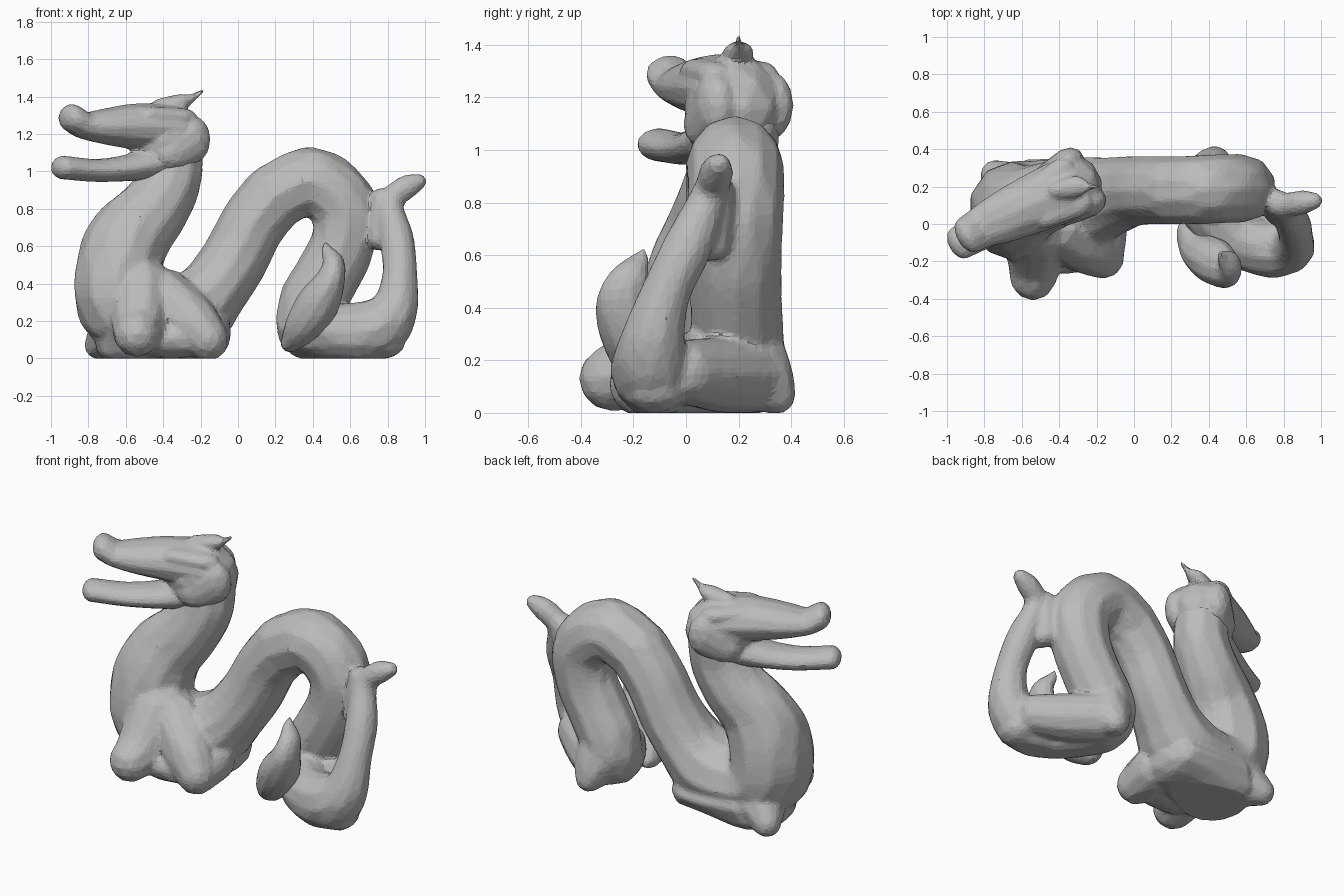
import bpy, bmesh
from mathutils import Matrix, Vector

stone = bpy.data.materials.new("grey_stone")
stone.diffuse_color = (0.5, 0.5, 0.5, 1)


def blob(bm, loc, rad, frame=Matrix()):
    """One ellipsoid, placed in the given frame."""
    m = frame @ Matrix.Translation(loc) @ Matrix.Diagonal((*rad, 1))
    bmesh.ops.create_icosphere(bm, subdivisions=2, radius=1, matrix=m)


def limb(bm, pts, frame=Matrix(), steps=7):
    """Smooth chain of ellipsoids through points (x, y, z, rx, ry, rz)."""
    p = [Vector(q) for q in pts]
    p = [2 * p[0] - p[1]] + p + [2 * p[-1] - p[-2]]
    for i in range(1, len(p) - 2):
        a, b, c, d = p[i - 1:i + 3]
        for k in range(steps + (i == len(p) - 3)):
            t = k / steps
            q = 0.5 * (2 * b + (c - a) * t + (2 * a - 5 * b + 4 * c - d) * t * t
                       + (3 * b - a - 3 * c + d) * t ** 3)
            blob(bm, q[:3], [max(r, 0.008) for r in q[3:]], frame)


def rnd(*pts):
    """Expand (x, y, z, r) or (x, y, z, r, ry) to three radii."""
    return [(*q[:3], q[3], q[-1], q[3]) for q in pts]


def bake(ob):
    ev = ob.evaluated_get(bpy.context.evaluated_depsgraph_get())
    me = bpy.data.meshes.new_from_object(ev)
    ob.modifiers.clear()
    ob.data = me


def sculpt(name, bm, voxel, smooth, ratio):
    """Fuse the blobs into one skin, flatten the base, reduce to facets."""
    me = bpy.data.meshes.new(name)
    bm.to_mesh(me)
    bm.free()
    ob = bpy.data.objects.new(name, me)
    bpy.context.collection.objects.link(ob)
    mod = ob.modifiers.new("fuse", 'REMESH')
    mod.mode, mod.voxel_size = 'VOXEL', voxel
    mod = ob.modifiers.new("soften", 'SMOOTH')
    mod.factor, mod.iterations = 0.5, smooth
    bake(ob)
    for v in ob.data.vertices:
        v.co.z = max(v.co.z, 0.005)
        v.co.z -= 0.005 * max(0, 1 - v.co.z)
    mod = ob.modifiers.new("facets", 'DECIMATE')
    mod.ratio = ratio
    bake(ob)
    ob.data.materials.clear()
    ob.data.materials.append(stone)
    ob.data.polygons.foreach_set("use_smooth", [False] * len(ob.data.polygons))
    ob.data.update()


# Body: neck, chest and rising half of the arch
bm = bmesh.new()
limb(bm, rnd(
    (-.34, .20, 1.08, .16), (-.36, .18, .95, .17), (-.45, .15, .80, .19),
    (-.57, .11, .66, .22, .205), (-.635, .08, .50, .24, .25), (-.64, .07, .33, .24, .27),
    (-.58, .07, .24, .23, .27), (-.42, .08, .22, .225, .27), (-.26, .11, .25, .225, .25),
    (-.14, .14, .36, .19, .22), (-.02, .17, .53, .182, .195), (.08, .18, .72, .178, .185),
    (.20, .18, .87, .183, .183)))
# Falling half of the arch, coil and tail
limb(bm, rnd(
    (.20, .18, .87, .183), (.37, .185, .945, .187), (.50, .19, .89, .187),
    (.575, .19, .77, .185), (.555, .19, .60, .178), (.475, .19, .44, .178),
    (.39, .195, .29, .18), (.38, .18, .18, .18), (.43, .05, .155, .165),
    (.56, -.08, .145, .155), (.73, -.125, .16, .165), (.835, -.13, .26, .13),
    (.865, -.08, .45, .098), (.85, .005, .63, .096), (.815, .07, .78, .078),
    (.83, .10, .86, .068), (.90, .115, .915, .066), (.965, .125, .945, .045)))
blob(bm, (.78, -.12, .10), (.12, .13, .10))
# Web joining tail to body
limb(bm, rnd((.77, .11, .85, .065, .075), (.765, .10, .76, .07, .085), (.755, .08, .64, .065, .09)))
# Hind thigh and far foot filling the inside of the coil
limb(bm, rnd((.43, .24, .15, .15), (.58, .12, .15, .145), (.74, .0, .16, .125)))
limb(bm, rnd((.40, .22, .27, .15), (.42, .28, .15, .13), (.43, .34, .075, .08)))
# Broad base under the chest
limb(bm, rnd((-.185, .11, .13, .13, .24), (-.34, .09, .13, .15, .27), (-.56, .08, .14, .22, .27)))
# Near front leg: shoulder to knee, then haunch to foot
limb(bm, rnd((-.52, -.02, .36, .19), (-.53, -.19, .18, .15), (-.54, -.285, .135, .125)))
limb(bm, rnd((-.40, -.03, .33, .16), (-.26, -.12, .21, .15), (-.165, -.18, .11, .115)))
limb(bm, rnd((-.165, -.17, .10, .115), (-.17, -.02, .14, .14)))
blob(bm, (-.36, -.12, .11), (.28, .15, .11))
# Far front foot
limb(bm, rnd((-.62, .16, .17, .17), (-.74, .26, .08, .085)))
sculpt("body", bm, 0.015, 5, 0.13)

# Head: frame turned along the muzzle (u forward, v sideways)
d, n = Vector((-.87, -.49, 0)).normalized(), Vector((-.49, .87, 0)).normalized()
F = Matrix.Translation((-.30, .22, 0)) @ Matrix((d, n, (0, 0, 1))).transposed().to_4x4()
bm = bmesh.new()
blob(bm, (.08, 0, 1.16), (.21, .185, .20), F)
limb(bm, [(.08, 0, 1.23, .15, .175, .135), (.28, .02, 1.24, .12, .16, .125),
          (.45, .035, 1.24, .10, .14, .098), (.57, .045, 1.245, .08, .115, .074),
          (.65, .045, 1.285, .062, .105, .078)], F)
# Lower jaw
limb(bm, [(.08, 0, 1.07, .14, .14, .11), (.28, .01, 1.025, .10, .13, .078),
          (.50, .025, 1.005, .08, .11, .064), (.71, .03, 1.02, .06, .095, .066)], F)
# Cheeks and brows on both sides
for s in (-1, 1):
    limb(bm, [(.10, s * .11, 1.10, .12, .075, .10), (.0, s * .125, 1.17, .10, .075, .13)], F)
    limb(bm, [(.22, s * .08, 1.30, .09, .06, .05), (.06, s * .10, 1.29, .09, .07, .05)], F)
# Horn crest
limb(bm, rnd((-.42, .18, 1.34, .05), (-.31, .20, 1.37, .045, .06), (-.25, .20, 1.39, .025),
             (-.19, .20, 1.43, .012)))
sculpt("head", bm, 0.012, 7, 0.12)

# Hind leg crest: leaf-shaped flame beside the coil
bm = bmesh.new()
limb(bm, rnd((.28, -.06, .09, .055, .10), (.35, -.15, .18, .10, .11), (.43, -.20, .30, .115, .13),
             (.495, -.24, .42, .08, .105), (.51, -.22, .51, .06, .08),
             (.475, -.18, .58, .03, .04), (.47, -.16, .62, .01)))
sculpt("hind_leg_crest", bm, 0.012, 4, 0.12)
